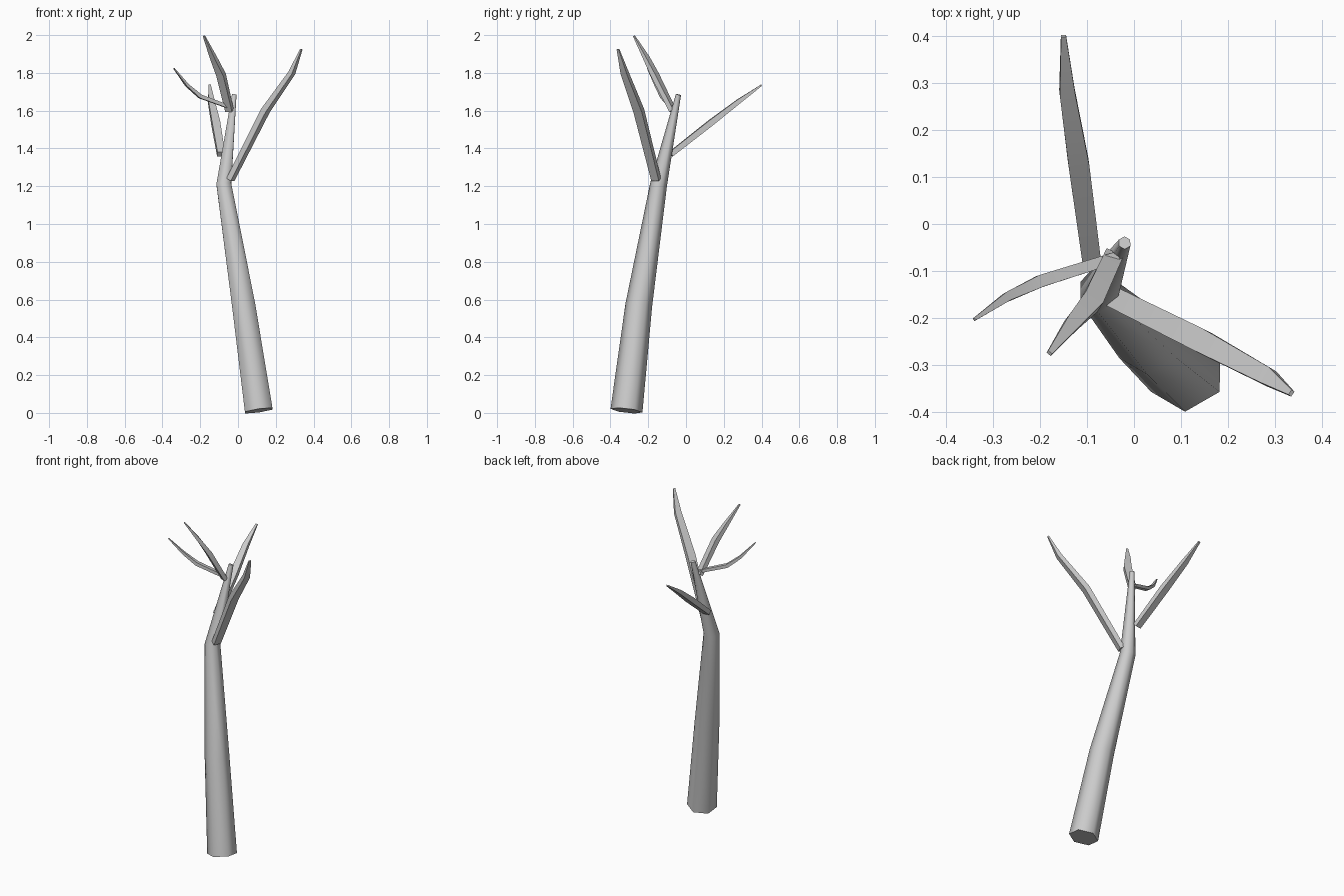
import bpy, bmesh, math
from mathutils import Vector

cube = bpy.data.objects.get("Cube")
if cube:
    bpy.data.objects.remove(cube)

bark = bpy.data.materials.new("pale_grey_bark")
bark.use_nodes = True
GREY = (0.6, 0.6, 0.6, 1)
bark.diffuse_color = GREY
bark.node_tree.nodes["Principled BSDF"].inputs["Base Color"].default_value = GREY


def sweep(name, path, sizes, sides, reference, turn):
    """Loft a tapering polygon along a path; sizes are (half width, half depth)."""
    pts = [Vector(p) for p in path]
    bm = bmesh.new()
    rings = []
    for i, p in enumerate(pts):
        along = (pts[min(i + 1, len(pts) - 1)] - pts[max(i - 1, 0)]).normalized()
        across = along.cross(Vector(reference)).normalized()
        up = across.cross(along)
        w, d = sizes[i]
        ring = []
        for k in range(sides):
            a = turn + math.tau * k / sides
            ring.append(bm.verts.new(p + across * (w * math.cos(a)) + up * (d * math.sin(a))))
        rings.append(ring)
    for low, high in zip(rings, rings[1:]):
        for k in range(sides):
            n = (k + 1) % sides
            bm.faces.new((low[k], low[n], high[n], high[k]))
    bm.faces.new(rings[0])
    bm.faces.new(rings[-1])
    bmesh.ops.recalc_face_normals(bm, faces=bm.faces)
    mesh = bpy.data.meshes.new(name)
    bm.to_mesh(mesh)
    bm.free()
    mesh.materials.append(bark)
    obj = bpy.data.objects.new(name, mesh)
    bpy.context.collection.objects.link(obj)
    bpy.ops.object.select_all(action="DESELECT")
    obj.select_set(True)
    bpy.context.view_layer.objects.active = obj
    bpy.ops.object.shade_smooth_by_angle(angle=math.radians(70))


# Leaning six-sided trunk with a bend at the first fork
trunk_path = [(0.11, -0.315, 0.012), (0.03, -0.25, 0.57), (-0.075, -0.145, 1.21), (-0.02, -0.04, 1.685)]
sweep("trunk", trunk_path, [(r, r) for r in (0.085, 0.071, 0.045, 0.014)], 6, (0, 1, 0), math.pi / 6)

# Flattened four-sided branches: path, half width, half depth
branches = {
    "left_branch": ([(-0.04, -0.158, 1.235), (0.145, -0.25, 1.6), (0.285, -0.325, 1.8), (0.335, -0.36, 1.925)], 0.025, 0.016),
    "back_branch": ([(-0.09, -0.08, 1.37), (-0.118, 0.13, 1.535), (-0.142, 0.28, 1.65), (-0.15, 0.4, 1.735)], 0.022, 0.016),
    "upper_branch": ([(-0.045, -0.07, 1.6), (-0.09, -0.165, 1.79), (-0.13, -0.21, 1.88), (-0.18, -0.275, 1.995)], 0.022, 0.014),
    "right_branch": ([(-0.035, -0.07, 1.615), (-0.2, -0.122, 1.675), (-0.27, -0.155, 1.735), (-0.34, -0.203, 1.825)], 0.013, 0.010),
}
taper = (0.9, 1.0, 0.75, 0.25)
for name, (path, w, d) in branches.items():
    s = math.sqrt(2)
    sweep(name, path, [(w * s * t, d * s * t) for t in taper], 4, (0, 0, 1), math.pi / 4)
